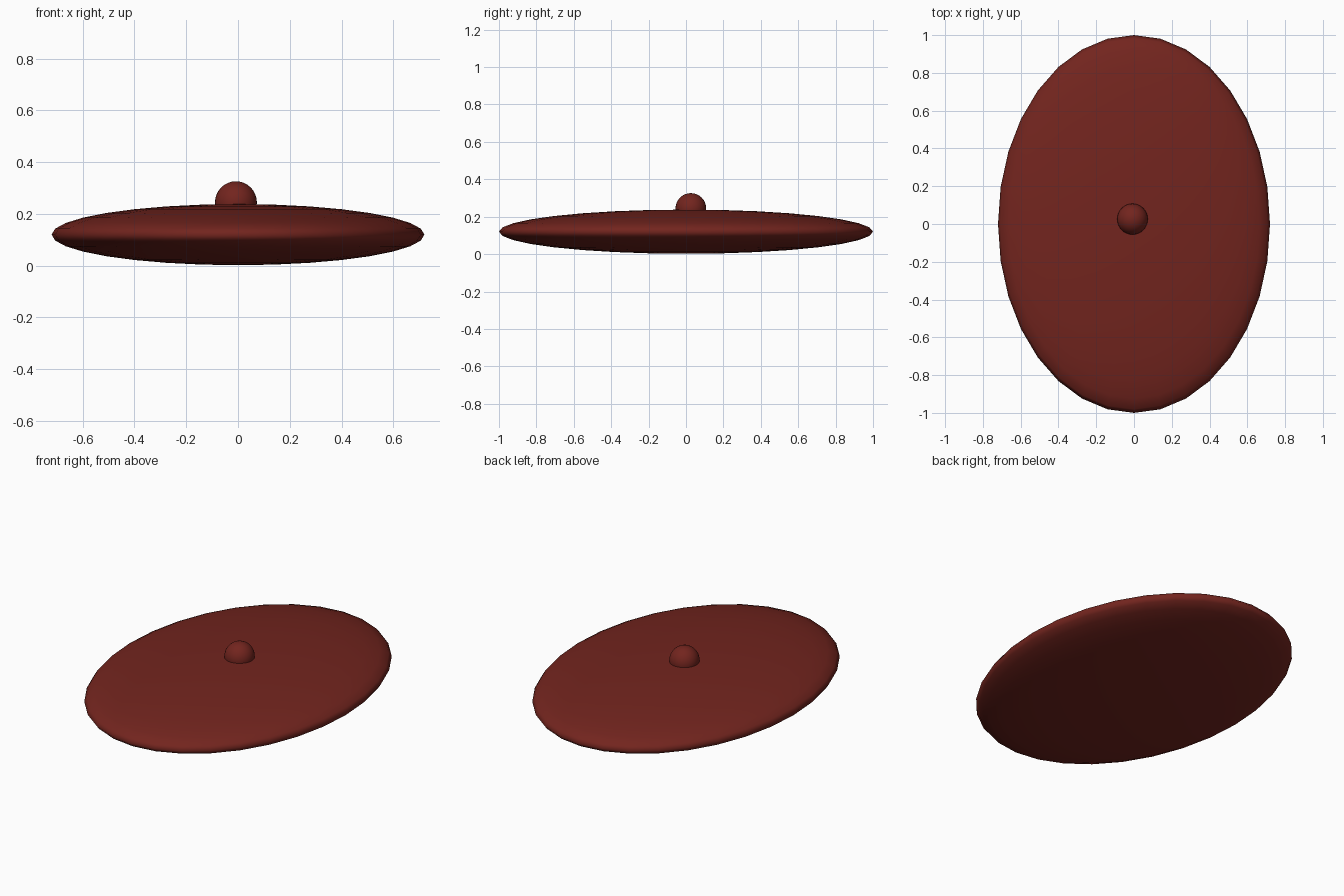
import bpy

if "Cube" in bpy.data.objects:
    bpy.data.objects.remove(bpy.data.objects["Cube"])

red = bpy.data.materials.new("dark_red")
red.diffuse_color = (0.17, 0.018, 0.013, 1)
red.use_nodes = True
red.node_tree.nodes["Principled BSDF"].inputs["Base Color"].default_value = red.diffuse_color


def ellipsoid(name, centre, radii):
    bpy.ops.mesh.primitive_uv_sphere_add(segments=32, ring_count=16, radius=1, location=centre)
    ob = bpy.context.object
    ob.name = name
    ob.scale = radii
    bpy.ops.object.transform_apply(location=False, rotation=False, scale=True)
    bpy.ops.object.shade_smooth()
    ob.data.materials.append(red)
    return ob


# Flat oval body
ellipsoid("oval_body", (0, 0, 0.12), (0.72, 1.0, 0.118))

# Small round knob, slightly off centre on top
ellipsoid("top_knob", (-0.008, 0.026, 0.244), (0.081, 0.082, 0.082))
